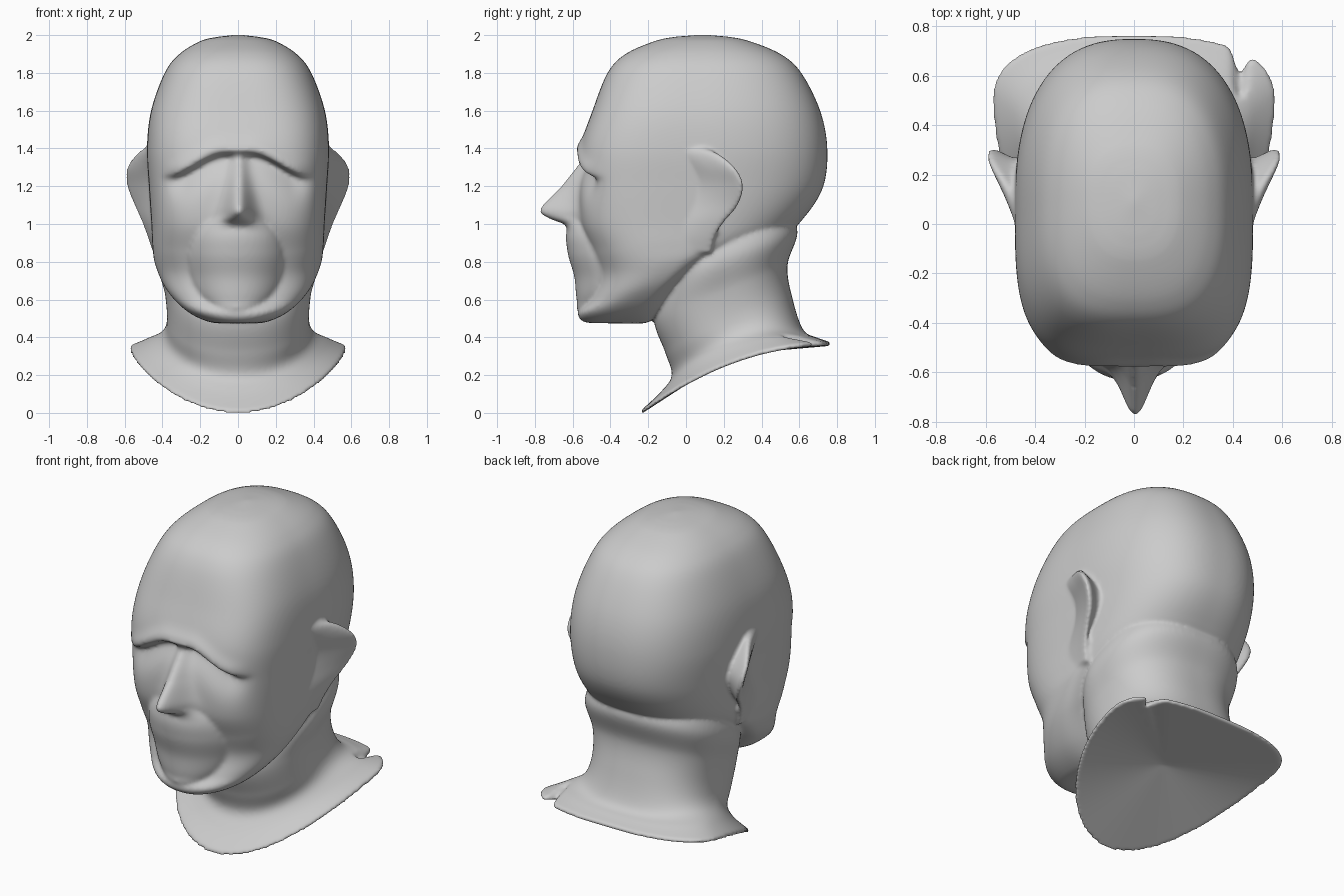
import bpy, bmesh, math

if "Cube" in bpy.data.objects:
    bpy.data.objects.remove(bpy.data.objects["Cube"])


def clamp(v):
    return max(0.0, min(1.0, v))


def smooth(v):
    v = clamp(v)
    return v * v * (3 - 2 * v)


def gauss(v):
    return math.exp(-v * v)


def piecewise(pts, v):
    for (a, p), (b, q) in zip(pts, pts[1:]):
        if v <= b:
            return p + (q - p) * clamp((v - a) / (b - a))
    return pts[-1][1]


def refine(rows, steps):
    """Catmull-Rom interpolation between parameter rows"""
    out = []
    for i in range(len(rows) - 1):
        a, b = rows[max(i - 1, 0)], rows[i]
        c, d = rows[i + 1], rows[min(i + 2, len(rows) - 1)]
        for k in range(steps):
            t = k / steps
            out.append([0.5 * (2*q + (r-p)*t + (2*p-5*q+4*r-s)*t*t + (3*q-p-3*r+s)*t**3)
                        for p, q, r, s in zip(a, b, c, d)])
    return out + [rows[-1]]


def ring(yf, zf, yb, zb, hw, yc, n, bulge=0.0, count=200):
    """Egg-shaped, tilted cross-section from front (yf, zf) to back (yb, zb)"""
    pts = []
    for k in range(count):
        a = 2 * math.pi * k / count
        s, c = math.sin(a), math.cos(a)
        e = n if c > 0 else 2.5
        r = (abs(s)**e + abs(c)**e) ** (-1 / e)
        y = yc - c * r * ((yc - yf) if c > 0 else (yb - yc))
        t = (y - yf) / (yb - yf)
        pts.append((s * r * hw, y, zf + (zb - zf) * t + bulge * 4 * t * (1 - t)))
    return pts


def loft(bm, rings, start, end):
    """Skin the rings and close both ends with fans"""
    vs = [[bm.verts.new(p) for p in r] for r in rings]
    n = len(vs[0])
    for a, b in zip(vs, vs[1:]):
        for k in range(n):
            bm.faces.new((a[k], a[(k+1) % n], b[(k+1) % n], b[k]))
    for r, tip in ((vs[0], start), (vs[-1], end)):
        v = bm.verts.new(tip)
        for k in range(n):
            bm.faces.new((r[k], r[(k+1) % n], v))


NOSE = [(0.96, -0.62), (1.0, -0.645), (1.03, -0.73), (1.06, -0.78), (1.09, -0.77),
        (1.2, -0.66), (1.34, -0.55), (1.4, -0.57)]


def face(p):
    """Push the front of the skull into brow, eye hollows, mouth and nose"""
    x, y, z = p
    if y > -0.1:
        return p
    ax = abs(x)
    front = smooth((-y - 0.2) / 0.2)
    drop = 1.385 - 0.12 * smooth((ax - 0.07) / 0.3) - z
    if z > 1.0:
        y -= 0.018 * gauss((drop + 0.02) / 0.045) * front * smooth((0.42 - ax) / 0.12)
        y += 0.07 * smooth(drop / 0.035) * gauss(max(drop, 0) / 0.12) * front * smooth((0.43 - ax) / 0.16)
    e = ((x + 0.01) / 0.25) ** 2 + ((z - 0.80) / 0.26) ** 2
    if e < 1:
        y -= 0.125 * (1 - e) ** 0.75
    w = piecewise([(1.0, 0.085), (1.1, 0.068), (1.2, 0.055), (1.36, 0.038)], z)
    g = gauss((x - 0.005) / w) * smooth((z - 0.95) / 0.05) * smooth((1.4 - z) / 0.05)
    y += min(0, piecewise(NOSE, z) - y) * g
    return (x, y, z)


bm = bmesh.new()

# Skull and jaw: front y, z, back y, z, half width, widest y, squareness
skull = [
    (-0.05, 1.992, 0.22, 1.992, 0.10, 0.09, 2.4),
    (-0.16, 1.97, 0.33, 1.97, 0.195, 0.09, 2.5),
    (-0.32, 1.90, 0.50, 1.90, 0.31, 0.08, 2.7),
    (-0.415, 1.80, 0.61, 1.80, 0.388, 0.07, 2.9),
    (-0.495, 1.60, 0.71, 1.60, 0.46, 0.06, 3.2),
    (-0.56, 1.40, 0.748, 1.40, 0.482, 0.06, 3.4),
    (-0.565, 1.20, 0.727, 1.20, 0.472, 0.04, 3.5),
    (-0.555, 1.00, 0.63, 1.04, 0.46, 0.02, 3.4),
    (-0.505, 0.85, 0.51, 0.94, 0.453, -0.04, 3.0),
    (-0.475, 0.72, 0.20, 0.83, 0.437, -0.06, 2.6),
    (-0.515, 0.60, 0.0, 0.69, 0.38, -0.16, 2.4),
    (-0.572, 0.53, -0.12, 0.55, 0.275, -0.28, 2.4),
    (-0.54, 0.482, -0.2, 0.48, 0.15, -0.36, 2.3),
    (-0.45, 0.475, -0.3, 0.475, 0.04, -0.38, 2.2),
]
loft(bm, [[face(p) for p in ring(*r)] for r in refine(skull, 14)],
     (0, 0.09, 2.003), (0, -0.38, 0.474))

# Neck flaring into the collar, with a final bulge value per row
neck = [
    (-0.05, 0.90, 0.52, 1.10, 0.38, 0.2, 2.2, 0.0),
    (-0.12, 0.70, 0.59, 0.96, 0.428, 0.18, 2.2, 0.0),
    (-0.17, 0.50, 0.537, 0.78, 0.388, 0.2, 2.2, 0.0),
    (-0.11, 0.32, 0.565, 0.60, 0.376, 0.22, 2.2, 0.03),
    (-0.075, 0.20, 0.62, 0.44, 0.40, 0.3, 2.1, 0.09),
    (-0.13, 0.115, 0.69, 0.40, 0.48, 0.43, 2.0, 0.09),
    (-0.236, 0.015, 0.765, 0.375, 0.57, 0.5, 2.0, 0.09),
]


def notch(p):
    """Split in the back corner of the collar"""
    x, y, z = p
    if y > 0.5 and z < 0.5:
        y -= 0.11 * gauss((x - 0.43) / 0.025) * smooth((y - 0.5) / 0.12)
    return (x, y, z)


rows = refine(neck, 10)
rim = neck[-1]
rows.append((rim[0], rim[1] - 0.02, rim[2], rim[3] - 0.02) + rim[4:])  # rim thickness
loft(bm, [[notch(p) for p in ring(*r)] for r in rows], (0, 0.18, 1.0), (0, 0.25, 0.31))

# Ears: z, rim x, rim y
ear = [(1.415, 0.47, 0.06), (1.37, 0.54, 0.17), (1.29, 0.592, 0.26), (1.2, 0.588, 0.298),
       (1.1, 0.55, 0.27), (1.0, 0.505, 0.19), (0.92, 0.475, 0.145), (0.85, 0.45, 0.13)]
for side in (1, -1):
    rings = []
    for z, x, y in refine(ear, 5):
        d = x - 0.43
        sec = [(0.40, y - 0.30), (0.43 + 0.3 * d, y - 0.22), (0.43 + 0.66 * d, y - 0.11),
               (0.43 + 0.93 * d, y - 0.03), (x, y), (x - 0.02, y + 0.006),
               (0.43 + 0.45 * d, y - 0.025), (0.40, y - 0.05)]
        rings.append([(side * px, py, z) for px, py in sec])
    loft(bm, rings, (side * 0.42, -0.05, 1.42), (side * 0.41, 0.05, 0.83))

bmesh.ops.recalc_face_normals(bm, faces=bm.faces)
mesh = bpy.data.meshes.new("head")
bm.to_mesh(mesh)
bm.free()
head = bpy.data.objects.new("head", mesh)
bpy.context.collection.objects.link(head)

# Fuse the parts into one skin and soften the seams
remesh = head.modifiers.new("fuse", 'REMESH')
remesh.mode = 'VOXEL'
remesh.voxel_size = 0.0105
remesh.use_smooth_shade = True
soft = head.modifiers.new("soften", 'SMOOTH')
soft.factor = 0.5
soft.iterations = 8
